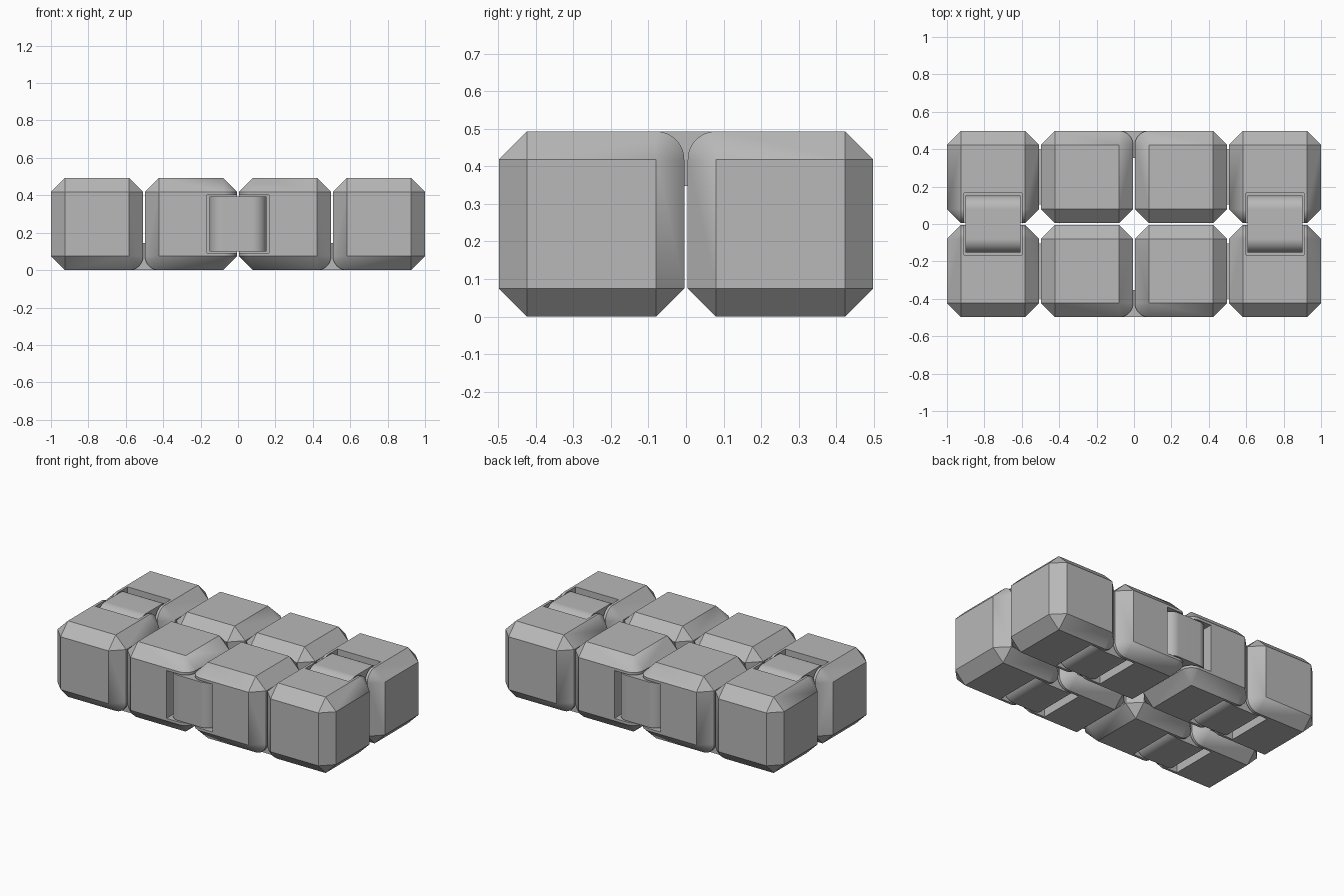
import bpy, bmesh, math
from mathutils import Vector

if "Cube" in bpy.data.objects:
    bpy.data.objects.remove(bpy.data.objects["Cube"])

SIZE, PITCH, CH = 0.493, 0.5023, 0.075   # block size, spacing, chamfer width
H = SIZE / 2
IN = H - CH                              # half size of each flat face
GAP = PITCH / 2 - H

grey = bpy.data.materials.new("grey plastic")
grey.diffuse_color = (0.48, 0.48, 0.48, 1)
grey.use_nodes = True
grey.node_tree.nodes["Principled BSDF"].inputs["Base Color"].default_value = grey.diffuse_color


def make_object(name, bm):
    bmesh.ops.recalc_face_normals(bm, faces=bm.faces[:])
    mesh = bpy.data.meshes.new(name)
    bm.to_mesh(mesh)
    bm.free()
    ob = bpy.data.objects.new(name, mesh)
    bpy.context.collection.objects.link(ob)
    mesh.materials.append(grey)
    return ob


def finish(ob):
    # Smooth the rounded parts while keeping the flats flat
    bpy.ops.object.select_all(action='DESELECT')
    ob.select_set(True)
    bpy.context.view_layer.objects.active = ob
    for mod in list(ob.modifiers):
        bpy.ops.object.modifier_apply(modifier=mod.name)
    bpy.ops.object.shade_smooth_by_angle(angle=math.radians(30))
    wn = ob.modifiers.new("flat faces", 'WEIGHTED_NORMAL')
    wn.keep_sharp = True


def block(name, centre, hinges):
    """Chamfered cube; each hinge is a pair of signed face directions whose edge is rounded."""
    bm = bmesh.new()
    for sx in (-1, 1):
        for sy in (-1, 1):
            for sz in (-1, 1):
                s = (sx, sy, sz)
                inner = Vector(s) * IN
                for a in range(3):
                    p = inner.copy()
                    p[a] += s[a] * CH
                    bm.verts.new(p)
                for (a, sa), (b, sb) in hinges:
                    if s[a] == sa and s[b] == sb:
                        for i in range(1, 12):
                            t = math.pi / 2 * i / 12
                            p = inner.copy()
                            p[a] += sa * CH * math.cos(t)
                            p[b] += sb * CH * math.sin(t)
                            bm.verts.new(p)
    bmesh.ops.convex_hull(bm, input=bm.verts[:])
    bmesh.ops.dissolve_limit(bm, angle_limit=math.radians(1),
                             verts=bm.verts[:], edges=bm.edges[:])
    bmesh.ops.translate(bm, vec=centre, verts=bm.verts[:])
    return make_object(name, bm)


def cutter(name, centre, dims):
    bm = bmesh.new()
    bmesh.ops.create_cube(bm, size=1)
    bmesh.ops.scale(bm, vec=dims, verts=bm.verts[:])
    bmesh.ops.translate(bm, vec=centre, verts=bm.verts[:])
    ob = make_object(name, bm)
    ob.hide_render = True
    return ob


def link(name, centre, span, face, side):
    """Stadium-shaped bar reaching over a gap, flush with the outer faces."""
    axis = 3 - span - face
    r, off, half = 0.073, GAP + CH, 0.147
    profile = []
    for end in (1, -1):
        for i in range(17):
            t = math.pi * i / 16 - math.pi / 2
            profile.append((end * (off + r * math.cos(t)), end * r * math.sin(t)))
    bm = bmesh.new()
    rings = []
    for w in (-half, half):
        ring = []
        for u, v in profile:
            p = Vector(centre)
            p[span] += u
            p[face] += side * (H - r) + v
            p[axis] += w
            ring.append(bm.verts.new(p))
        rings.append(ring)
        bm.faces.new(ring)
    n = len(profile)
    for i in range(n):
        j = (i + 1) % n
        bm.faces.new((rings[0][i], rings[0][j], rings[1][j], rings[1][i]))
    finish(make_object(name, bm))


# Hinge list: name, gap centre, direction spanned, outer face axis and side
joints = []
for sx, label in ((-1, "left"), (1, "right")):
    joints.append((f"top_{label}", (sx * 1.5 * PITCH, 0, H), 1, 2, 1))
for sy, label in ((-1, "front"), (1, "back")):
    joints.append((f"{label}_middle", (0, sy * PITCH / 2, H), 0, 1, sy))
    for sx, end in ((-1, "left"), (1, "right")):
        joints.append((f"bottom_{label}_{end}", (sx * PITCH, sy * PITCH / 2, H), 0, 2, -1))

# Pocket cutters and links
pockets = []
for name, centre, span, face, side in joints:
    dims = [0.31, 0.31, 0.31]
    dims[span] = 0.33
    dims[face] = 0.4
    c = Vector(centre)
    c[face] += side * (H - 0.155 + 0.2)
    pockets.append(cutter("pocket_cutter_" + name, c, dims))
    link("hinge_link_" + name, centre, span, face, side)

# Eight blocks, each with the rounded edges and pockets of its own hinges
for row, sy in (("front", -1), ("back", 1)):
    for col in range(4):
        c = Vector(((col - 1.5) * PITCH, sy * PITCH / 2, H))
        hinges, cuts = [], []
        for (name, centre, span, face, side), pocket in zip(joints, pockets):
            d = Vector(centre) - c
            if abs(d.length - PITCH / 2) < 0.01:
                hinges.append(((span, 1 if d[span] > 0 else -1), (face, side)))
                cuts.append(pocket)
        ob = block(f"block_{row}_{col + 1}", c, hinges)
        for pocket in cuts:
            mod = ob.modifiers.new("pocket", 'BOOLEAN')
            mod.operation, mod.solver, mod.object = 'DIFFERENCE', 'EXACT', pocket
        finish(ob)

# Cutters are no longer needed
for pocket in pockets:
    bpy.data.objects.remove(pocket)
